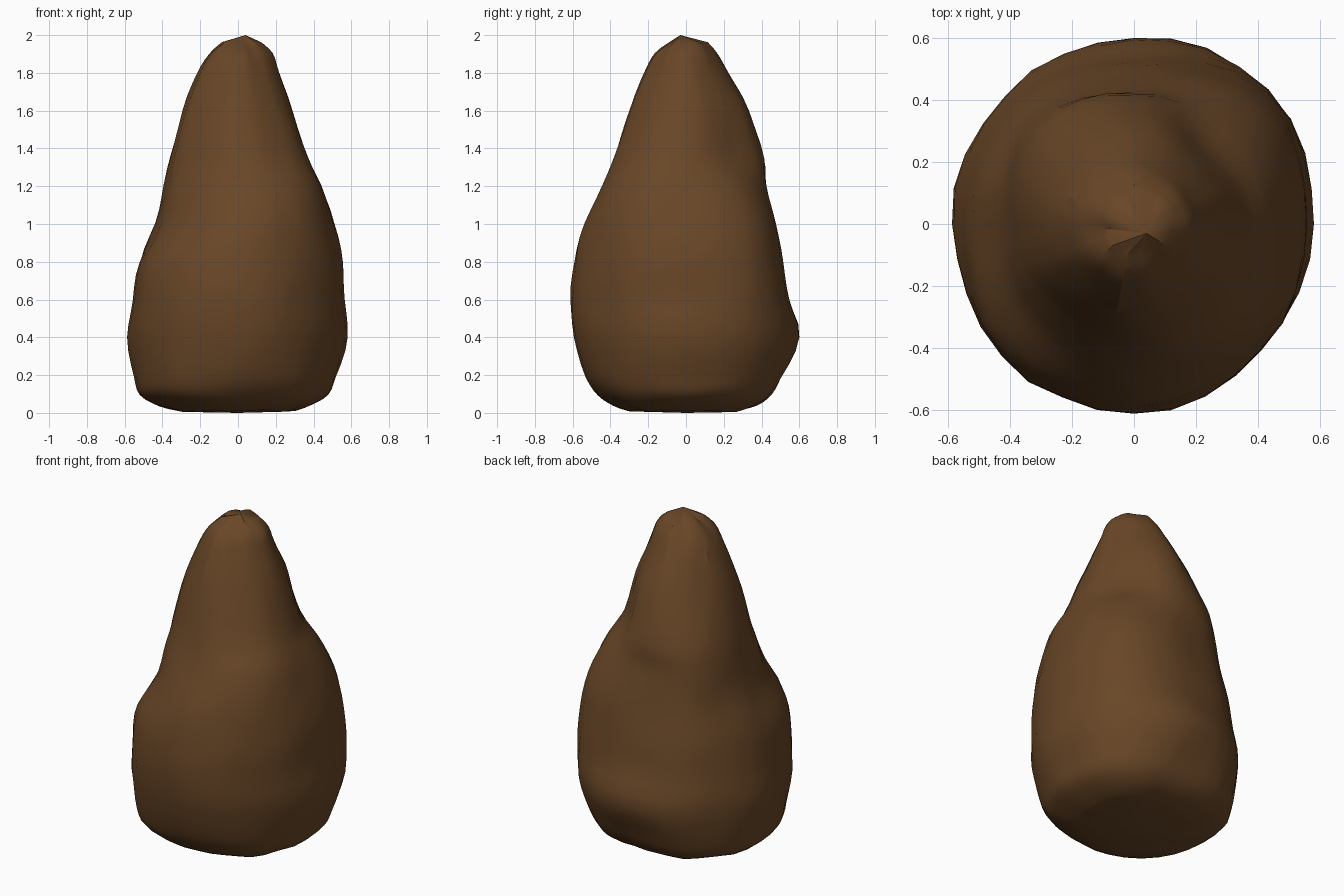
import bpy, bmesh, math
from mathutils import Vector, noise

if "Cube" in bpy.data.objects:
    bpy.data.objects.remove(bpy.data.objects["Cube"])

# Rock profile: height, then radius toward E, NE, N, NW, W, SW, S, SE
RINGS = [
    (0.01, .30, .33, .27, .30, .30, .32, .30, .30),
    (0.04, .38, .42, .38, .42, .42, .42, .38, .40),
    (0.10, .48, .50, .455, .52, .52, .53, .46, .48),
    (0.20, .52, .55, .51, .56, .55, .57, .53, .53),
    (0.40, .58, .61, .60, .59, .585, .60, .59, .575),
    (0.60, .565, .61, .54, .56, .555, .60, .61, .58),
    (0.80, .555, .59, .51, .53, .52, .57, .59, .57),
    (1.00, .51, .55, .47, .48, .435, .46, .535, .54),
    (1.20, .44, .45, .43, .45, .39, .40, .43, .48),
    (1.35, .37, .35, .42, .41, .36, .355, .375, .39),
    (1.60, .29, .28, .335, .30, .295, .285, .30, .29),
    (1.80, .215, .20, .22, .21, .215, .21, .22, .205),
    (1.90, .18, .16, .16, .15, .15, .16, .165, .16),
    (1.96, .12, .11, .11, .09, .08, .09, .09, .10),
]
SEGS, SUB = 32, 3


def spline(a, b, c, d, t):
    return 0.5 * (2 * b + (c - a) * t + (2 * a - 5 * b + 4 * c - d) * t * t
                  + (3 * b - a - 3 * c + d) * t ** 3)


def level(u):
    """Interpolated profile row at ring parameter u."""
    i = min(int(u), len(RINGS) - 2)
    rows = [RINGS[max(0, min(len(RINGS) - 1, i + k))] for k in (-1, 0, 1, 2)]
    return [spline(*col, u - i) for col in zip(*rows)]


def radius(radii, a):
    """Interpolated radius around the ring at angle a."""
    s = a / (math.pi / 4)
    i = int(s)
    return spline(*[radii[(i + k) % 8] for k in (-1, 0, 1, 2)], s - i)


# Rock body
bm = bmesh.new()
loops = []
for n in range((len(RINGS) - 1) * SUB + 1):
    z, *radii = level(n / SUB)
    loop = []
    for k in range(SEGS):
        a = 2 * math.pi * k / SEGS
        r = radius(radii, a)
        d = Vector((math.cos(a), math.sin(a), 0))
        # long upright ridges plus small lumps
        r += 0.012 * noise.noise(Vector((d.x * 3, d.y * 3, z * 1.2)))
        r += 0.008 * noise.noise(Vector((d.x * 5, d.y * 5, z * 5 + 7)))
        dz = 0.015 * noise.noise(Vector((d.x * 2, d.y * 2, z * 3 + 3)))
        loop.append(bm.verts.new((d.x * r, d.y * r, max(0.003, z + dz))))
    loops.append(loop)
for lo, hi in zip(loops, loops[1:]):
    for k in range(SEGS):
        j = (k + 1) % SEGS
        bm.faces.new((lo[k], lo[j], hi[j], hi[k]))

# Off-centre peak and nearly flat underside
peak = bm.verts.new((0.04, -0.03, 2.0))
under = bm.verts.new((0, 0, 0.0))
for k in range(SEGS):
    j = (k + 1) % SEGS
    bm.faces.new((loops[-1][k], loops[-1][j], peak))
    bm.faces.new((loops[0][j], loops[0][k], under))
bmesh.ops.recalc_face_normals(bm, faces=bm.faces)

mesh = bpy.data.meshes.new("rock")
bm.to_mesh(mesh)
bm.free()
rock = bpy.data.objects.new("rock", mesh)
bpy.context.collection.objects.link(rock)

brown = bpy.data.materials.new("earth brown")
brown.diffuse_color = (0.14, 0.062, 0.02, 1)
brown.use_nodes = True
brown.node_tree.nodes["Principled BSDF"].inputs["Base Color"].default_value = brown.diffuse_color
mesh.materials.append(brown)

bpy.context.view_layer.objects.active = rock
rock.select_set(True)
bpy.ops.object.shade_smooth_by_angle(angle=math.radians(30))
